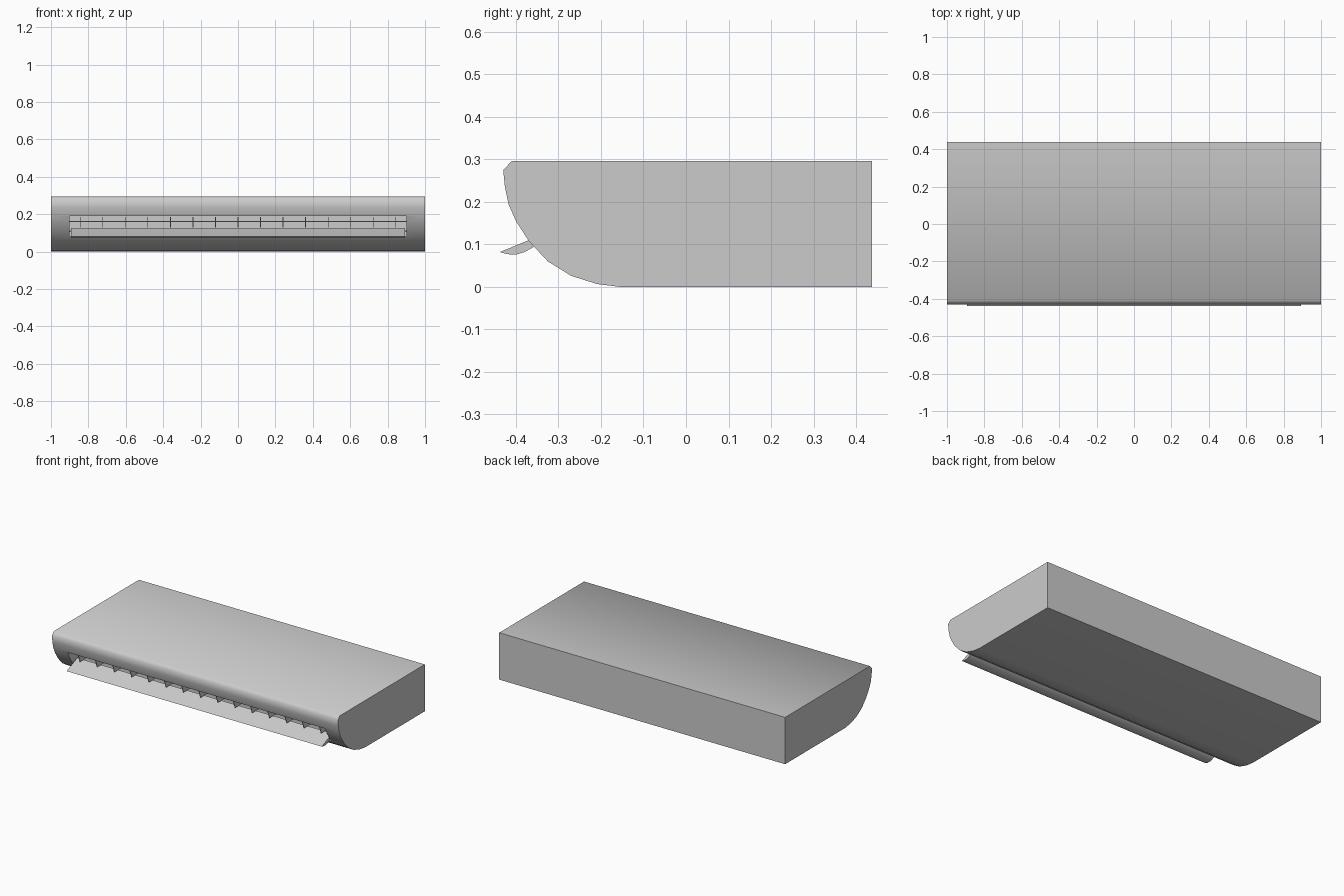
import bpy, bmesh, math

if "Cube" in bpy.data.objects:
    bpy.data.objects.remove(bpy.data.objects["Cube"])


def extrude_profile(name, pts, x0, x1, smooth=True):
    """Extrude a closed (y, z) outline along x."""
    bm = bmesh.new()
    a = [bm.verts.new((x0, y, z)) for y, z in pts]
    b = [bm.verts.new((x1, y, z)) for y, z in pts]
    n = len(pts)
    bm.faces.new(a)
    bm.faces.new(b[::-1])
    for i in range(n):
        j = (i + 1) % n
        bm.faces.new((a[i], b[i], b[j], a[j]))
    bmesh.ops.recalc_face_normals(bm, faces=bm.faces)
    me = bpy.data.meshes.new(name)
    bm.to_mesh(me)
    bm.free()
    ob = bpy.data.objects.new(name, me)
    bpy.context.collection.objects.link(ob)
    if smooth:
        smooth_edges(ob)
    return ob


def smooth_edges(ob):
    bpy.ops.object.select_all(action='DESELECT')
    ob.select_set(True)
    bpy.context.view_layer.objects.active = ob
    bpy.ops.object.shade_smooth_by_angle(angle=math.radians(50))


# Housing with curved front
body = extrude_profile("housing", [
    (0.438, 0), (0.438, 0.296), (-0.41, 0.296), (-0.43, 0.275),
    (-0.426, 0.235), (-0.417, 0.193), (-0.40, 0.155), (-0.37, 0.108),
    (-0.325, 0.06), (-0.27, 0.026), (-0.21, 0.007), (-0.155, 0)],
    -1, 1, False)

# Air outlet recess
cutter = extrude_profile("outlet_cutter", [
    (-0.5, 0.08), (-0.5, 0.19), (-0.29, 0.19), (-0.29, 0.08)],
    -0.9, 0.9, False)
mod = body.modifiers.new("outlet", 'BOOLEAN')
mod.operation = 'DIFFERENCE'
mod.solver = 'EXACT'
mod.object = cutter
bpy.context.view_layer.objects.active = body
bpy.ops.object.modifier_apply(modifier=mod.name)
bpy.data.objects.remove(cutter)
smooth_edges(body)

# Vertical air guide vanes
for i in range(-7, 8):
    x = i * 0.1205
    extrude_profile(f"vane_{i + 8}", [
        (-0.375, 0.13), (-0.395, 0.185), (-0.285, 0.185), (-0.285, 0.13)],
        x - 0.002, x + 0.002, False)

# Linkage bar through the vanes
extrude_profile("vane_link_bar", [
    (-0.352, 0.160), (-0.352, 0.164), (-0.346, 0.164), (-0.346, 0.160)],
    -0.9, 0.9, False)

# Open outlet flap with curved underside
extrude_profile("outlet_flap", [
    (-0.438, 0.082), (-0.37, 0.11), (-0.332, 0.126), (-0.335, 0.115),
    (-0.36, 0.093), (-0.38, 0.082), (-0.40, 0.076), (-0.42, 0.077)],
    -0.892, 0.892)

# Hinge pins joining the flap to the outlet sides
for s in (-1, 1):
    extrude_profile("flap_hinge", [
        (-0.352, 0.105), (-0.352, 0.113), (-0.344, 0.113), (-0.344, 0.105)],
        s * 0.885, s * 0.902, False)
